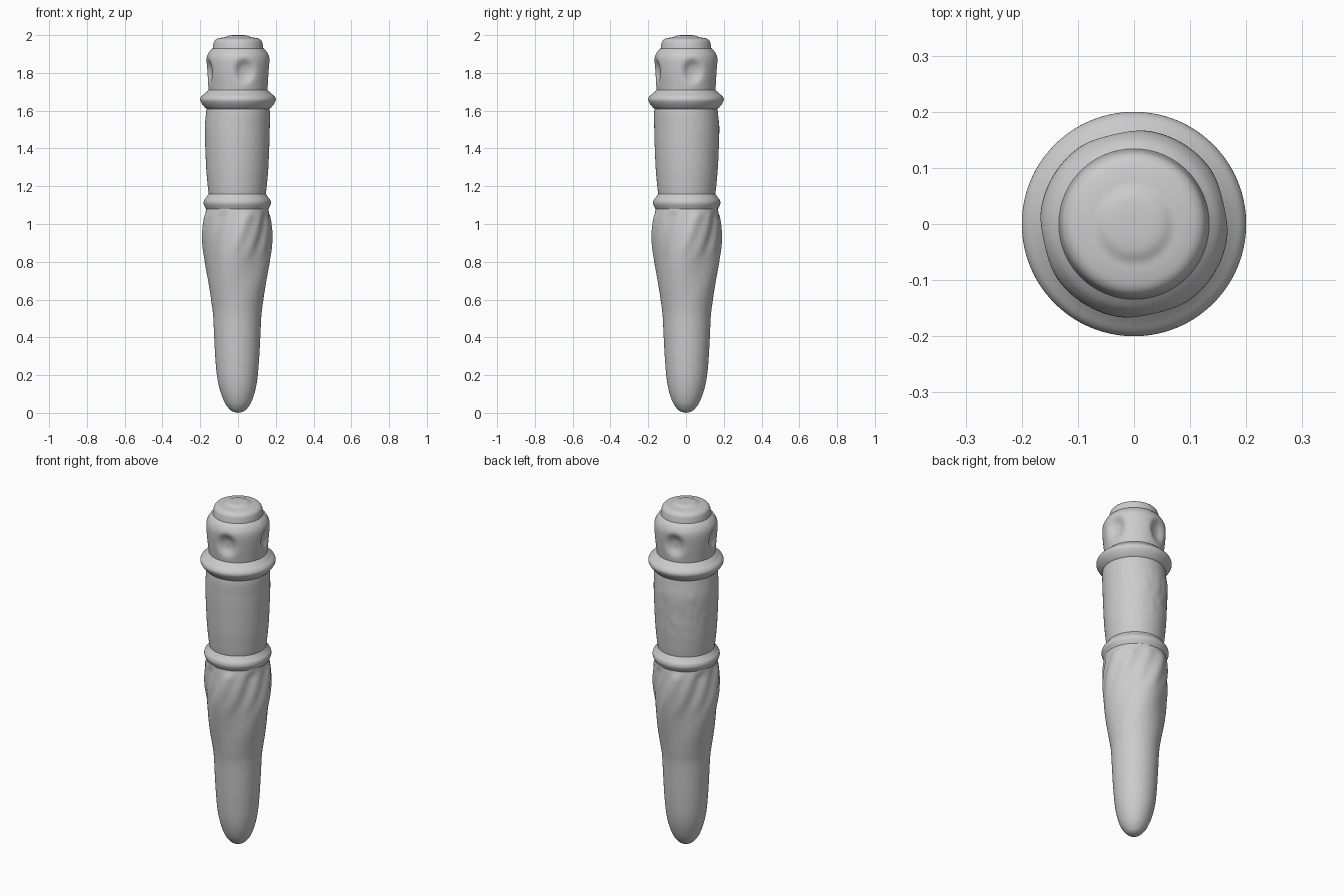
import bpy, bmesh
from math import sin, cos, pi, radians, exp, atan2
from mathutils import Vector, noise

if "Cube" in bpy.data.objects:
    bpy.data.objects.remove(bpy.data.objects["Cube"])

SIDES = 112


def step(a, b, v):
    t = max(0.0, min(1.0, (v - a) / (b - a)))
    return t * t * (3 - 2 * t)


def ang_diff(a, b):
    return atan2(sin(a - b), cos(a - b))


def refine(pts, n):
    """Catmull-Rom resampling of an (r, z) profile."""
    p = [pts[0]] + pts + [pts[-1]]
    out = []
    for i in range(1, len(p) - 2):
        a, b, c, d = (Vector(q) for q in p[i - 1:i + 3])
        for k in range(n):
            t = k / n
            out.append(0.5 * (2 * b + (c - a) * t + (2 * a - 5 * b + 4 * c - d) * t * t
                              + (3 * b - a - 3 * c + d) * t ** 3))
    out.append(Vector(pts[-1]))
    return out


def lathe(name, pts, n=5, relief=None):
    """Spin a profile about z, with an optional radial relief(angle, z)."""
    bm = bmesh.new()
    rows = []
    for r, z in refine(pts, n):
        if r < 1e-4:
            rows.append([bm.verts.new((0, 0, z))] * SIDES)
            continue
        row = []
        for i in range(SIDES):
            a = 2 * pi * i / SIDES
            rr = r + (relief(a, z) if relief else 0)
            # the shaft leans very slightly off the axis
            s = 0.004 * step(0, 0.25, z) * (1 - step(1.5, 1.6, z))
            row.append(bm.verts.new((rr * cos(a) - s, rr * sin(a) + s, z)))
        rows.append(row)
    for lo, hi in zip(rows, rows[1:]):
        for i in range(SIDES):
            j = (i + 1) % SIDES
            bm.faces.new(list(dict.fromkeys((lo[i], lo[j], hi[j], hi[i]))))
    mesh = bpy.data.meshes.new(name)
    bm.to_mesh(mesh)
    bm.free()
    for f in mesh.polygons:
        f.use_smooth = True
    obj = bpy.data.objects.new(name, mesh)
    bpy.context.collection.objects.link(obj)
    return obj


# Twisted folds on the swelling below the collar
def folds(a, z):
    fade = step(0.55, 0.85, z) * (1 - step(1.03, 1.085, z))
    groove = radians(50 - 90 + 125 * (z - 0.93))
    fine = step(0.78, 0.92, z)
    d = a - groove
    return fade * (-0.007 * cos(4 * d) - 0.003 * fine * cos(12 * d + 0.6))


# Faint worn patch on the back of the grip
def wear(a, z):
    mask = exp(-(ang_diff(a, radians(110)) / 0.9) ** 4 - ((z - 1.42) / 0.13) ** 4)
    return 0.003 * mask * noise.noise((cos(a) * 5, sin(a) * 5, z * 18))


# Four round dimples around the head
def dimples(a, z):
    d = 0
    for k in range(4):
        u = ang_diff(a, radians(13 + 90 * k)) * 0.165
        q = ((u / 0.048) ** 2 + ((z - 1.81) / 0.055) ** 2)
        d -= 0.026 * exp(-q ** 1.7)
    return d


# Rounded tapering point
lathe("tapered_point", [
    (0, 0), (0.025, 0.006), (0.045, 0.02), (0.07, 0.055), (0.092, 0.115),
    (0.107, 0.19), (0.116, 0.29), (0.122, 0.4), (0.128, 0.52), (0.139, 0.6),
    (0.154, 0.7), (0.167, 0.8), (0.175, 0.88), (0.177, 0.96), (0.172, 1.03),
    (0.165, 1.08)], 6, folds)

# Narrow collar
lathe("middle_collar", [
    (0.165, 1.08), (0.173, 1.095), (0.178, 1.11), (0.175, 1.127),
    (0.163, 1.143), (0.151, 1.16)])

# Straight grip
lathe("grip", [
    (0.151, 1.16), (0.156, 1.2), (0.164, 1.29), (0.169, 1.4),
    (0.172, 1.5), (0.17, 1.57), (0.167, 1.61)], 9, wear)

# Wide ring below the head
lathe("upper_ring", [
    (0.167, 1.61), (0.178, 1.62), (0.192, 1.638), (0.2, 1.657),
    (0.194, 1.675), (0.175, 1.692), (0.155, 1.71)])

# Dimpled head
lathe("dimpled_head", [
    (0.155, 1.71), (0.158, 1.735), (0.164, 1.79), (0.168, 1.85),
    (0.165, 1.885), (0.152, 1.912), (0.134, 1.93)], 8, dimples)

# Low domed cap
lathe("domed_cap", [
    (0.134, 1.93), (0.131, 1.95), (0.126, 1.968), (0.113, 1.98),
    (0.09, 1.986), (0.07, 1.989), (0.05, 1.997), (0.025, 2.0), (0, 2.0)], 4)
